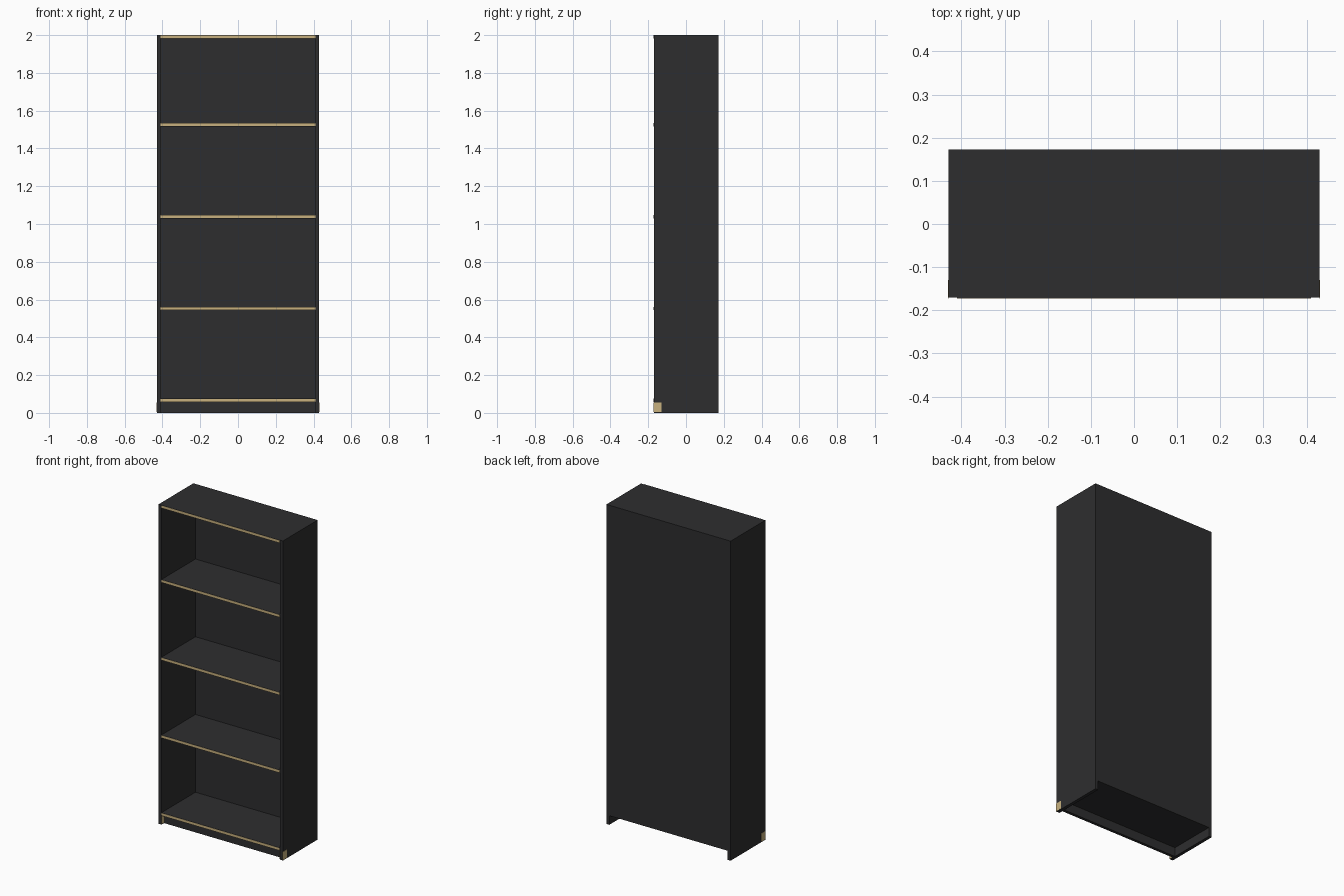
import bpy

cube = bpy.data.objects.get("Cube")
if cube:
    bpy.data.objects.remove(cube, do_unlink=True)


def make_material(name, rgb):
    mat = bpy.data.materials.new(name)
    mat.use_nodes = True
    color = (*rgb, 1)
    mat.diffuse_color = color
    mat.node_tree.nodes["Principled BSDF"].inputs["Base Color"].default_value = color
    return mat


dark = make_material("dark_board", (0.027, 0.027, 0.028))
wood = make_material("pale_wood", (0.58, 0.44, 0.21))


def board(name, x, y, z, mat=dark):
    """Box spanning the given (low, high) range on each axis."""
    bpy.ops.mesh.primitive_cube_add(size=1, location=[sum(r) / 2 for r in (x, y, z)])
    obj = bpy.context.object
    obj.name = name
    obj.scale = [r[1] - r[0] for r in (x, y, z)]
    bpy.ops.object.transform_apply(location=False, rotation=False, scale=True)
    obj.data.materials.append(mat)
    return obj


WIDTH, INNER = 0.43, 0.41
FRONT, BACK = -0.17, 0.173
THICK = 0.018
BASE = 0.057

# Side panels, each with a thin wooden plate on both faces of its front foot
for side, label in ((1, "left"), (-1, "right")):
    board(label + "_side_panel", sorted((side * INNER, side * WIDTH)), (FRONT, BACK), (0, 2))
    for face, x, grow in (("outer", WIDTH, 0.001), ("inner", INNER, -0.001)):
        board(f"{label}_foot_{face}_plate", sorted((side * x, side * (x + grow))),
              (FRONT - 0.003, -0.13), (0.004, 0.055), wood)

# Back panel and recessed kickboard
board("back_panel", (-INNER, INNER), (BACK - 0.008, BACK), (BASE, 2))
board("kickboard", (-INNER, INNER), (-0.145, -0.127), (0, BASE))

# Shelves with pale front edging
bottoms = [BASE + i * 0.4865 for i in range(4)] + [2 - THICK]
names = ("bottom_shelf", "lower_shelf", "middle_shelf", "upper_shelf", "top_board")
for name, z in zip(names, bottoms):
    board(name, (-INNER, INNER), (FRONT - 0.002, BACK - 0.008), (z, z + THICK))
    board(name + "_edging", (-INNER, INNER), (FRONT - 0.003, FRONT - 0.002),
          (z + 0.001, z + THICK - 0.001), wood)
